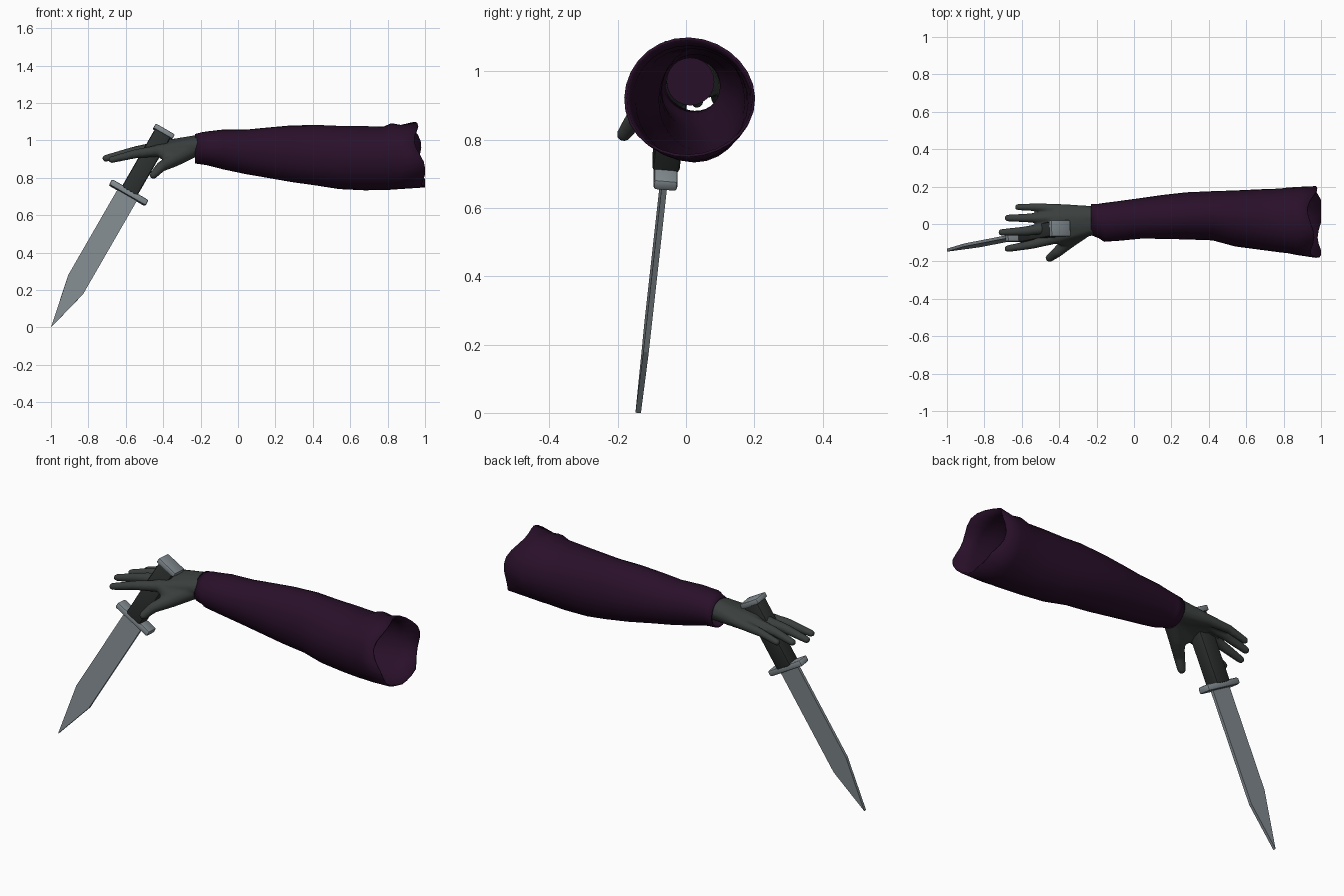
import bpy, bmesh, math
from mathutils import Vector, Matrix

cube = bpy.data.objects.get("Cube")
if cube:
    bpy.data.objects.remove(cube, do_unlink=True)


def material(name, colour):
    mat = bpy.data.materials.new(name)
    mat.use_nodes = True
    mat.diffuse_color = (*colour, 1)
    mat.node_tree.nodes["Principled BSDF"].inputs["Base Color"].default_value = (*colour, 1)
    return mat


PURPLE = material("dark purple cloth", (0.022, 0.005, 0.023))
GLOVE = material("grey glove", (0.042, 0.05, 0.047))
GRIP = material("dark grip", (0.025, 0.03, 0.028))
STEEL = material("steel", (0.23, 0.265, 0.285))


def finish(name, bm, mat, smooth=False):
    bmesh.ops.recalc_face_normals(bm, faces=bm.faces[:])
    mesh = bpy.data.meshes.new(name)
    bm.to_mesh(mesh)
    bm.free()
    mesh.materials.append(mat)
    obj = bpy.data.objects.new(name, mesh)
    bpy.context.collection.objects.link(obj)
    if smooth:
        bpy.ops.object.select_all(action="DESELECT")
        obj.select_set(True)
        bpy.context.view_layer.objects.active = obj
        bpy.ops.object.shade_smooth_by_angle(angle=math.radians(40))
    return obj


# Sleeve: oval rings along the arm (x, y low, y high, z low, z high)
SIDES = 28
stations = [
    (-0.23, -0.06, 0.11, 0.875, 1.035), (-0.19, -0.075, 0.11, 0.87, 1.045),
    (-0.16, -0.095, 0.115, 0.865, 1.05), (-0.08, -0.09, 0.125, 0.845, 1.06),
    (0.04, -0.08, 0.14, 0.82, 1.06), (0.15, -0.082, 0.155, 0.8, 1.07),
    (0.28, -0.085, 0.17, 0.775, 1.08), (0.42, -0.088, 0.178, 0.755, 1.083),
    (0.54, -0.12, 0.183, 0.738, 1.08), (0.68, -0.14, 0.188, 0.733, 1.08),
    (0.78, -0.155, 0.19, 0.735, 1.078), (0.82, -0.16, 0.195, 0.735, 1.095),
    (0.87, -0.17, 0.198, 0.738, 1.085), (0.95, -0.185, 0.203, 0.745, 1.1),
]
bm = bmesh.new()
rings = []
for x, y0, y1, z0, z1 in stations:
    ring = []
    for i in range(SIDES):
        a = math.tau * i / SIDES
        fold = 1 + 0.012 * math.sin(3 * a + 9 * x) - 0.012
        # the open end is torn unevenly
        torn = 0.022 - 0.03 * math.sin(a) + 0.018 * math.sin(4 * a) if x == stations[-1][0] else 0
        ring.append(bm.verts.new((min(x + torn, 1),
                                  (y0 + y1) / 2 + (y1 - y0) / 2 * fold * math.cos(a),
                                  (z0 + z1) / 2 + (z1 - z0) / 2 * fold * math.sin(a))))
    rings.append(ring)
for r, s in zip(rings, rings[1:]):
    for i in range(SIDES):
        j = (i + 1) % SIDES
        bm.faces.new((r[i], r[j], s[j], s[i]))
sleeve = finish("sleeve", bm, PURPLE, True)
wall = sleeve.modifiers.new("cloth thickness", "SOLIDIFY")
wall.thickness = 0.008
wall.offset = -1

# Glove: hulls around spheres, fused into one smooth skin
ball = bmesh.new()
bmesh.ops.create_icosphere(ball, subdivisions=2, radius=1)
ball_points = [v.co.copy() for v in ball.verts]
ball.free()


def hull(bm, balls):
    verts = [bm.verts.new(Vector((x, y, z)) + p * r)
             for x, y, z, r in balls for p in ball_points]
    bmesh.ops.convex_hull(bm, input=verts)
    for v in verts:
        if v.is_valid and not v.link_faces:
            bm.verts.remove(v)


def chain(bm, balls):
    for pair in zip(balls, balls[1:]):
        hull(bm, pair)


wrist = [(-0.22, -0.005, 0.967, 0.057), (-0.22, 0.04, 0.972, 0.057)]
knuckles = [(-0.42, -0.075, 0.945, 0.032), (-0.44, -0.02, 0.96, 0.032),
            (-0.43, 0.035, 0.965, 0.03), (-0.4, 0.08, 0.955, 0.028)]
middles = [(-0.55, -0.11, 0.928, 0.025), (-0.58, -0.038, 0.935, 0.026),
           (-0.56, 0.032, 0.942, 0.025), (-0.52, 0.09, 0.945, 0.022)]
tips = [(-0.675, -0.132, 0.897, 0.019), (-0.708, -0.045, 0.904, 0.019),
        (-0.675, 0.032, 0.91, 0.019), (-0.62, 0.09, 0.918, 0.018)]
bm = bmesh.new()
hull(bm, wrist + [(-0.15, -0.005, 0.967, 0.055), (-0.15, 0.035, 0.972, 0.055)])
for k, n in zip(knuckles, knuckles[1:]):
    hull(bm, wrist + [k, n])
for finger in zip(knuckles, middles, tips):
    chain(bm, finger)
thumb = [(-0.25, -0.015, 0.95, 0.048), (-0.34, -0.085, 0.898, 0.04),
         (-0.41, -0.15, 0.86, 0.029), (-0.452, -0.182, 0.815, 0.022)]
chain(bm, thumb)
hull(bm, [thumb[0], thumb[1], knuckles[0]])
glove = finish("gloved_hand", bm, GLOVE)
skin = glove.modifiers.new("fuse", "REMESH")
skin.mode = "VOXEL"
skin.voxel_size = 0.008
skin.use_smooth_shade = True
relax = glove.modifiers.new("relax", "SMOOTH")
relax.factor = 0.5
relax.iterations = 4

# Lining that closes the sleeve behind the wrist
bm = bmesh.new()
bmesh.ops.create_cone(bm, cap_ends=True, segments=24, radius1=0.07, radius2=0.07, depth=0.03,
                      matrix=Matrix.Translation((-0.09, 0.013, 0.97))
                      @ Matrix.Rotation(math.pi / 2, 4, "Y"))
finish("wrist_lining", bm, PURPLE, True)

# Knife frame: local x across the blade, y through it, z towards the tip
guard_at, tip_at = Vector((-0.585, -0.06, 0.72)), Vector((-1, -0.14, 0))
down = (tip_at - guard_at).normalized()
across = Vector((0.866, 0, -0.5))
across = (across - down * across.dot(down)).normalized()
through = down.cross(across)
frame = Matrix((across, through, down)).transposed().to_4x4()
frame.translation = guard_at


def block(name, size, z, mat, bevel):
    bm = bmesh.new()
    bmesh.ops.create_cube(bm, size=1)
    bmesh.ops.scale(bm, vec=size, verts=bm.verts[:])
    bmesh.ops.translate(bm, vec=(0, 0, z), verts=bm.verts[:])
    bmesh.ops.bevel(bm, geom=bm.edges[:], offset=bevel, segments=2, profile=0.5,
                    affect="EDGES")
    bm.transform(frame)
    finish(name, bm, mat, True)


block("grip", (0.096, 0.08, 0.37), -0.19, GRIP, 0.012)
block("guard", (0.225, 0.07, 0.034), 0, STEEL, 0.009)
block("pommel", (0.118, 0.088, 0.028), -0.378, STEEL, 0.006)

# Blade: flat clipped outline with thickness
length = (tip_at - guard_at).length
outline = [(-0.06, 0), (0.06, 0), (0.06, 0.594), (0, length), (-0.06, 0.543)]
bm = bmesh.new()
face = bm.faces.new([bm.verts.new((x, -0.008, z)) for x, z in outline])
made = bmesh.ops.extrude_face_region(bm, geom=[face])
bmesh.ops.translate(bm, vec=(0, 0.016, 0),
                    verts=[v for v in made["geom"] if isinstance(v, bmesh.types.BMVert)])
bm.transform(frame)
finish("blade", bm, STEEL)
